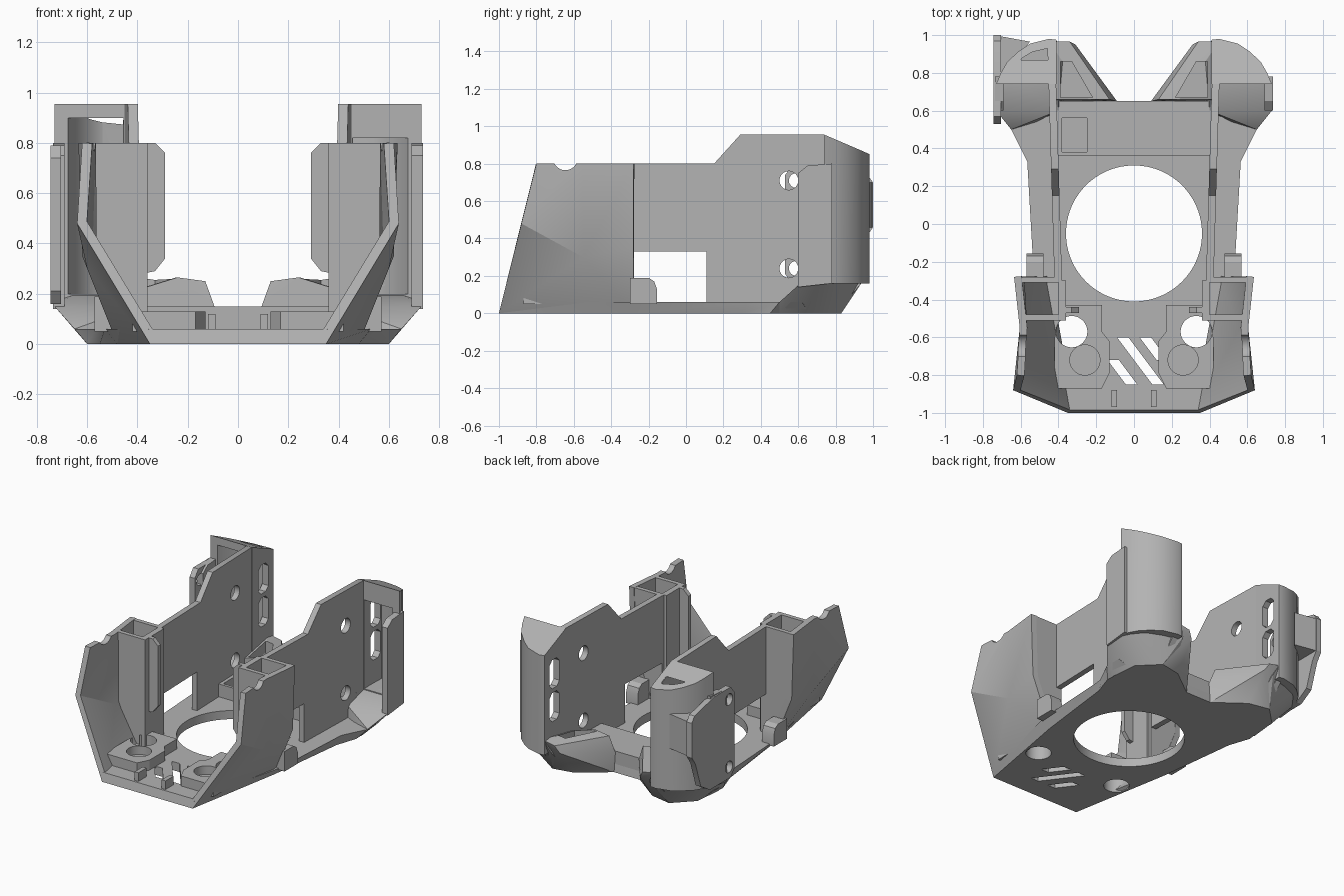
import bpy, bmesh, math
from mathutils import Vector

if "Cube" in bpy.data.objects:
    bpy.data.objects.remove(bpy.data.objects["Cube"], do_unlink=True)

grey = bpy.data.materials.new("plain grey")
grey.use_nodes = True
grey.diffuse_color = (0.45, 0.45, 0.45, 1)
grey.node_tree.nodes["Principled BSDF"].inputs["Base Color"].default_value = (0.45, 0.45, 0.45, 1)


def finish(name, bm):
    bmesh.ops.recalc_face_normals(bm, faces=bm.faces)
    mesh = bpy.data.meshes.new(name)
    bm.to_mesh(mesh)
    bm.free()
    mesh.materials.append(grey)
    ob = bpy.data.objects.new(name, mesh)
    bpy.context.scene.collection.objects.link(ob)
    return ob


def loft(name, low, high):
    """Closed solid between two loops of equal length."""
    bm = bmesh.new()
    a = [bm.verts.new(p) for p in low]
    b = [bm.verts.new(p) for p in high]
    bm.faces.new(a)
    bm.faces.new(b)
    for i in range(len(a)):
        j = (i + 1) % len(a)
        bm.faces.new((a[i], a[j], b[j], b[i]))
    return finish(name, bm)


def prism(name, pts, axis, a, b, s=1):
    """Extrude a 2D outline along an axis; s mirrors x."""
    def place(p, t):
        v = {"x": (t, p[0], p[1]), "y": (p[0], t, p[1]), "z": (p[0], p[1], t)}[axis]
        return (v[0] * s, v[1], v[2])
    return loft(name, [place(p, a) for p in pts], [place(p, b) for p in pts])


def box(name, x, y, z, s=1):
    return prism(name, [(x[0], y[0]), (x[1], y[0]), (x[1], y[1]), (x[0], y[1])], "z", *z, s)


def rod(name, u, v, r, axis, a, b, s=1, n=48):
    ring = [(u + r * math.cos(2 * math.pi * i / n), v + r * math.sin(2 * math.pi * i / n)) for i in range(n)]
    return prism(name, ring, axis, a, b, s)


def hull(name, pts, s=1):
    bm = bmesh.new()
    for x, y, z in pts:
        bm.verts.new((x * s, y, z))
    bmesh.ops.convex_hull(bm, input=bm.verts)
    bmesh.ops.delete(bm, geom=[v for v in bm.verts if not v.link_faces], context="VERTS")
    bmesh.ops.dissolve_limit(bm, angle_limit=0.02, verts=bm.verts, edges=bm.edges)
    return finish(name, bm)


def apply_mod(ob, mod):
    bpy.context.view_layer.objects.active = ob
    bpy.ops.object.modifier_apply(modifier=mod.name)


def cut(targets, cutters):
    for ob in targets:
        for c in cutters:
            mod = ob.modifiers.new("cut", "BOOLEAN")
            mod.operation = "DIFFERENCE"
            mod.solver = "EXACT"
            mod.object = c
            apply_mod(ob, mod)
    for c in cutters:
        bpy.data.objects.remove(c, do_unlink=True)


# Floor plate with flared edge
lower = [(.35, -1), (.48, -.28), (.55, .3), (.6, .45), (.58, .66), (.1, .65)]
upper = [(.355, -.985), (.53, -.28), (.565, .33), (.65, .5), (.65, .62), (.1, .65)]


def both(half, z):
    return [(x, y, z) for x, y in half] + [(-x, y, z) for x, y in reversed(half)]


floor = loft("floor_plate", both(lower, 0), both(upper, .06))
bar = box("rear_crossbar", (-.41, .41), (.36, .65), (.03, .15))
cut([bar], [box("pocket", (-.38, -.25), (.38, .56), (.08, .3))])

# Floor openings
vents = []
for x, top, bottom in ((-.09, -.6, -.85), (.03, -.6, -.72), (-.14, -.72, -.85)):
    run = (top - bottom) * .75
    vents.append(prism("vent", [(x, top), (x + .06, top), (x + .06 + run, bottom), (x + run, bottom)], "z", -.1, .3))
cut([floor], vents + [rod("ring", 0, -.05, .36, "z", -.1, .3, n=96)])

for s, side in ((1, "left_"), (-1, "right_")):
    # Front mounting pad: one through hole, one shallow socket
    pad = prism(side + "front_pad", [(.13, -.79), (.13, -.62), (.17, -.57), (.17, -.43), (.37, -.43),
                                     (.42, -.6), (.42, -.87), (.17, -.87)], "z", .05, .13, s)
    cut([pad], [rod("socket", .26, -.72, .08, "z", .07, .3, s)])
    cut([pad, floor], [rod("bolt_hole", .33, -.57, .083, "z", -.1, .3, s)])
    box(side + "front_bracket", (.09, .12), (-.97, -.88), (.05, .12), s)

    # Faceted front shell
    bm = bmesh.new()
    A, F, B, G, E, C, M, D = [bm.verts.new((x * s, y, z)) for x, y, z in (
        (.35, -1, 0), (.48, -.28, 0), (.64, -.88, .48), (.6, -.55, .3),
        (.62, -.28, .35), (.62, -.8, .8), (.605, -.55, .8), (.635, -.28, .8))]
    for f in ((A, F, G), (A, G, B), (F, E, G), (B, G, M), (B, M, C), (G, E, D, M)):
        bm.faces.new(f if s > 0 else f[::-1])
    mesh = bpy.data.meshes.new(side + "front_shell")
    bm.to_mesh(mesh)
    bm.free()
    mesh.materials.append(grey)
    shell = bpy.data.objects.new(side + "front_shell", mesh)
    bpy.context.scene.collection.objects.link(shell)
    solid = shell.modifiers.new("thickness", "SOLIDIFY")
    solid.thickness = .04
    solid.offset = -1
    apply_mod(shell, solid)
    cut([shell], [rod("notch", -.645, .83, .065, "x", .4, .8, s)])

    # Hollow pillar behind the shell
    prism(side + "pillar_back", [(.38, .06), (.5, .06), (.61, .35), (.62, .8), (.38, .8)], "y", -.31, -.28, s)
    prism(side + "pillar_front", [(.36, .05), (.46, .05), (.575, .32), (.59, .8), (.36, .8)], "y", -.51, -.48, s)
    prism(side + "pillar_fin", [(.38, .28), (.33, .29), (.29, .34), (.29, .76), (.33, .8), (.38, .8)],
          "y", -.47, -.44, s)
    box(side + "pillar_inner", (.36, .4), (-.5, -.3), (.05, .8), s)

    # Long side wall, leaning out slightly toward the rear
    wall = prism(side + "side_wall", [(-.31, .05), (-.31, .8), (.15, .8), (.29, .955), (.74, .955), (.975, .85),
                                      (.975, .26), (.93, .15), (.84, .05)], "x", .39, .43, s)
    for v in wall.data.vertices:
        v.co.x += s * .03 * v.co.y
    holes = [rod("hole", .55, z, .05, "x", .3, .6, s, 32) for z in (.24, .71)]
    slots = [prism("slot", [(.81, z), (.84, z - .03), (.89, z - .03), (.92, z), (.92, z + .14), (.89, z + .17),
                            (.84, z + .17), (.81, z + .14)], "x", .3, .5, s) for z in (.39, .62)]
    window = box("window", (.3, .5), (-.28, .11), (.06, .33), s)
    cut([wall], holes + [window])
    # Rounded tab in the window corner
    prism(side + "window_tab", [(-.3, .05), (-.3, .19), (-.2, .19), (-.17, .17), (-.155, .13), (-.155, .05)],
          "x", .48, .57, s)

    # Rear pod: curved skin, capped and open to the front
    plan = [(.41, .74), (.41, .975), (.45, .98), (.55, .955), (.61, .915), (.67, .86), (.705, .8), (.73, .74)]
    pod = loft(side + "rear_pod", [(x * s, y, .16) for x, y in plan],
               [(x * s, y, .955 - (y - .74) * .43) for x, y in plan])
    base = hull(side + "pod_base", [
        (.35, .62, 0), (.6, .5, 0), (.58, .7, 0), (.45, .83, 0), (.35, .8, 0), (.65, .5, .06), (.4, .6, .15),
        (.73, .6, .15), (.73, .74, .17), (.66, .87, .2), (.42, .975, .26), (.55, .955, .26), (.38, .95, .18)], s)
    ceiling = .82 if s > 0 else .9
    cavity = prism("cavity", [(.455, .7), (.455, .93), (.54, .91), (.59, .88), (.64, .82), (.68, .73), (.68, .7)],
                   "z", .2, ceiling, s)
    cut([pod, base], [cavity])
    cut([pod, wall], slots)
    prism(side + "pod_lip", [(.6, .14), (.6, .75), (.65, .79), (.78, .8), (.78, .16)], "x", .69, .735, s)

    # Low rear wing with an open pocket
    wing = hull(side + "rear_wing", [
        (.1, .65, 0), (.45, .65, 0), (.3, .8, 0), (.45, .83, 0), (.09, .65, .14), (.13, .66, .25), (.24, .66, .265),
        (.31, .95, .19), (.34, .965, .24), (.45, .965, .26), (.45, .66, .2)], s)
    cut([wing], [prism("wing_pocket", [(.22, .67), (.33, .86), (.39, .86), (.39, .67)], "z", .15, .4, s)])

# Side bracket plate on the right pod
plate = prism("right_bracket_plate", [(.53, .21), (.53, .74), (.57, .79), (.75, .79), (.97, .74), (1, .7), (1, .46),
                                      (.96, .4), (.9, .22), (.8, .16), (.57, .16)], "x", .705, .745, -1)
cut([plate], [rod("plate_hole", .59, z, .04, "x", .5, .9, -1, 24) for z in (.24, .71)])
prism("right_bracket_rib", [(.74, 1), (.55, .965), (.7, .8), (.74, .8)], "z", .46, .7, -1)

# Crisp edges with softened curves
bpy.ops.object.select_all(action="DESELECT")
for ob in bpy.context.scene.objects:
    if ob.type == "MESH" and grey.name in ob.data.materials:
        ob.select_set(True)
        bpy.context.view_layer.objects.active = ob
bpy.ops.object.shade_smooth_by_angle(angle=math.radians(25))
